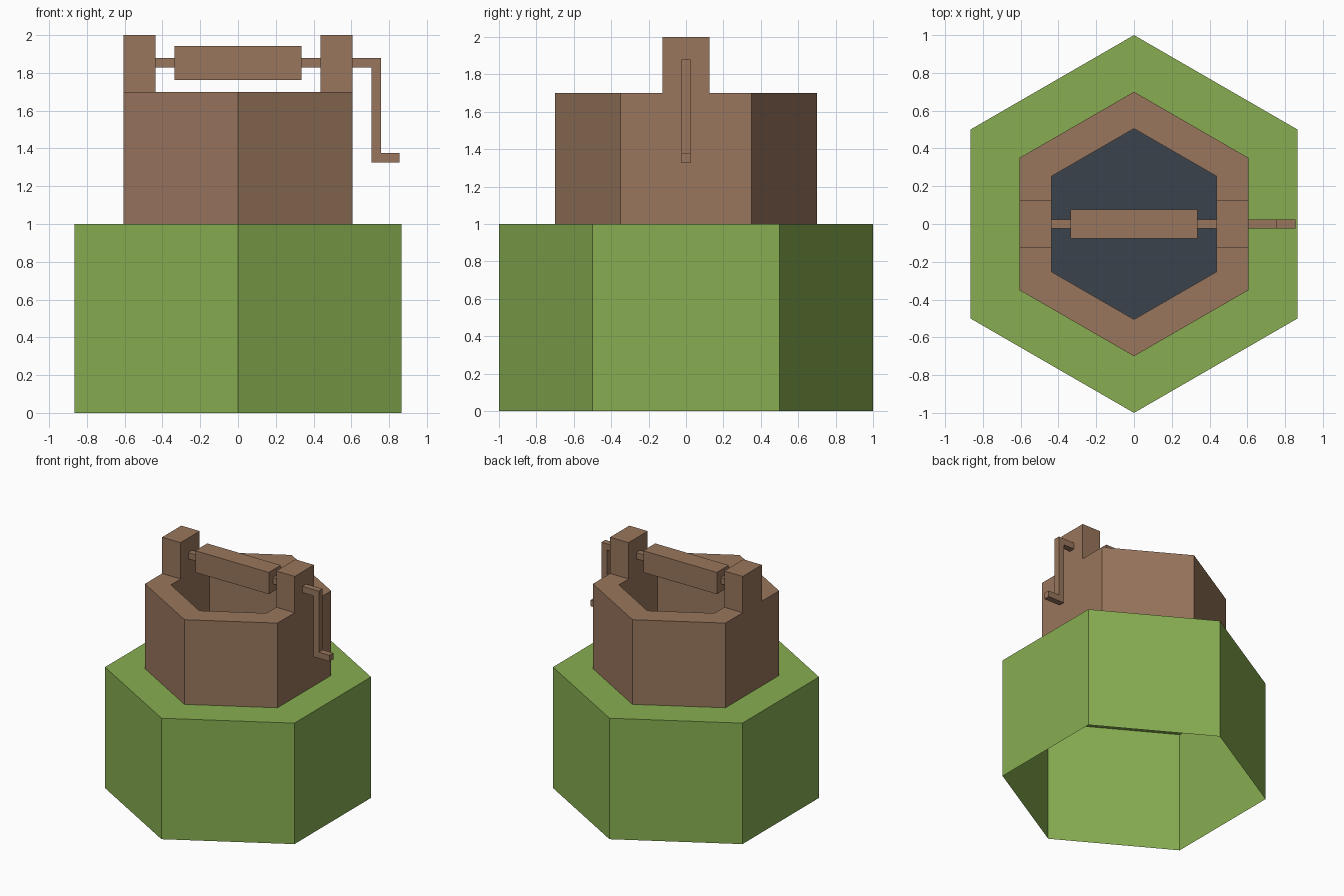
import bpy, bmesh, math

if "Cube" in bpy.data.objects:
    bpy.data.objects.remove(bpy.data.objects["Cube"])


def material(name, srgb):
    mat = bpy.data.materials.new(name)
    lin = [((c / 255 + 0.055) / 1.055) ** 2.4 for c in srgb]
    mat.diffuse_color = (*lin, 1)
    mat.use_nodes = True
    mat.node_tree.nodes["Principled BSDF"].inputs["Base Color"].default_value = mat.diffuse_color
    return mat


GREEN = material("grass_green", (136, 174, 81))
BROWN = material("wood_brown", (153, 118, 93))
SLATE = material("dark_slate", (59, 66, 75))


def finish(name, bm, mat):
    mesh = bpy.data.meshes.new(name)
    bm.to_mesh(mesh)
    bm.free()
    mesh.materials.append(mat)
    obj = bpy.data.objects.new(name, mesh)
    bpy.context.collection.objects.link(obj)
    return obj


def hex_ring(bm, r, z):
    # hexagon with corners on the y axis
    return [bm.verts.new((r * math.sin(i * math.pi / 3), r * math.cos(i * math.pi / 3), z))
            for i in range(6)]


def hex_shell(name, rings, mat, cap=False):
    # rings run up the outside, over the rim and down the inside
    bm = bmesh.new()
    loops = [hex_ring(bm, r, z) for r, z in rings]
    for a, b in zip(loops, loops[1:]):
        for i in range(6):
            j = (i + 1) % 6
            bm.faces.new((a[j], a[i], b[i], b[j]))
    if cap:
        bm.faces.new(loops[-1][::-1])
    return finish(name, bm, mat)


def box(name, lo, hi, mat, open_bottom=False):
    bm = bmesh.new()
    bmesh.ops.create_cube(bm, size=1)
    for v in bm.verts:
        v.co = [l + (c + 0.5) * (h - l) for l, h, c in zip(lo, hi, v.co)]
    if open_bottom:
        bm.normal_update()
        down = [f for f in bm.faces if f.normal.z < -0.9]
        bmesh.ops.delete(bm, geom=down, context='FACES_ONLY')
    return finish(name, bm, mat)


# Hollow grassy base, open underneath
INNER = 0.505
hex_shell("grass_base", [(1, 0), (1, 1), (INNER, 1)], GREEN)

# Well wall and dark floor
hex_shell("well_wall", [(0.7, 1), (0.7, 1.7), (INNER, 1.7), (INNER, 1)], BROWN)
hex_shell("well_floor", [(INNER, 1)], SLATE, cap=True)

# Posts, flush with the wall on both sides
outer, inner = 0.7 * math.sqrt(3) / 2, INNER * math.sqrt(3) / 2
for side, x0, x1 in (("left", -outer, -inner), ("right", inner, outer)):
    box(side + "_post", (x0, -0.125, 1.7), (x1, 0.125, 2.0), BROWN, True)

# Roller and axle stubs
box("roller", (-0.336, -0.078, 1.763), (0.336, 0.078, 1.943), BROWN)
for side, x0, x1 in (("left", -inner, -0.336), ("right", 0.336, inner)):
    box(side + "_axle", (x0, -0.025, 1.828), (x1, 0.025, 1.88), BROWN)

# Crank: one bent profile, extruded along y
pts = [(outer, 1.828), (0.706, 1.828), (0.706, 1.325), (0.855, 1.325),
       (0.855, 1.376), (0.756, 1.376), (0.756, 1.88), (outer, 1.88)]
bm = bmesh.new()
face = bm.faces.new([bm.verts.new((x, -0.025, z)) for x, z in pts])
ext = bmesh.ops.extrude_face_region(bm, geom=[face], use_keep_orig=True)
for v in ext["geom"]:
    if isinstance(v, bmesh.types.BMVert):
        v.co.y = 0.025
bmesh.ops.recalc_face_normals(bm, faces=bm.faces)
finish("crank_handle", bm, BROWN)
